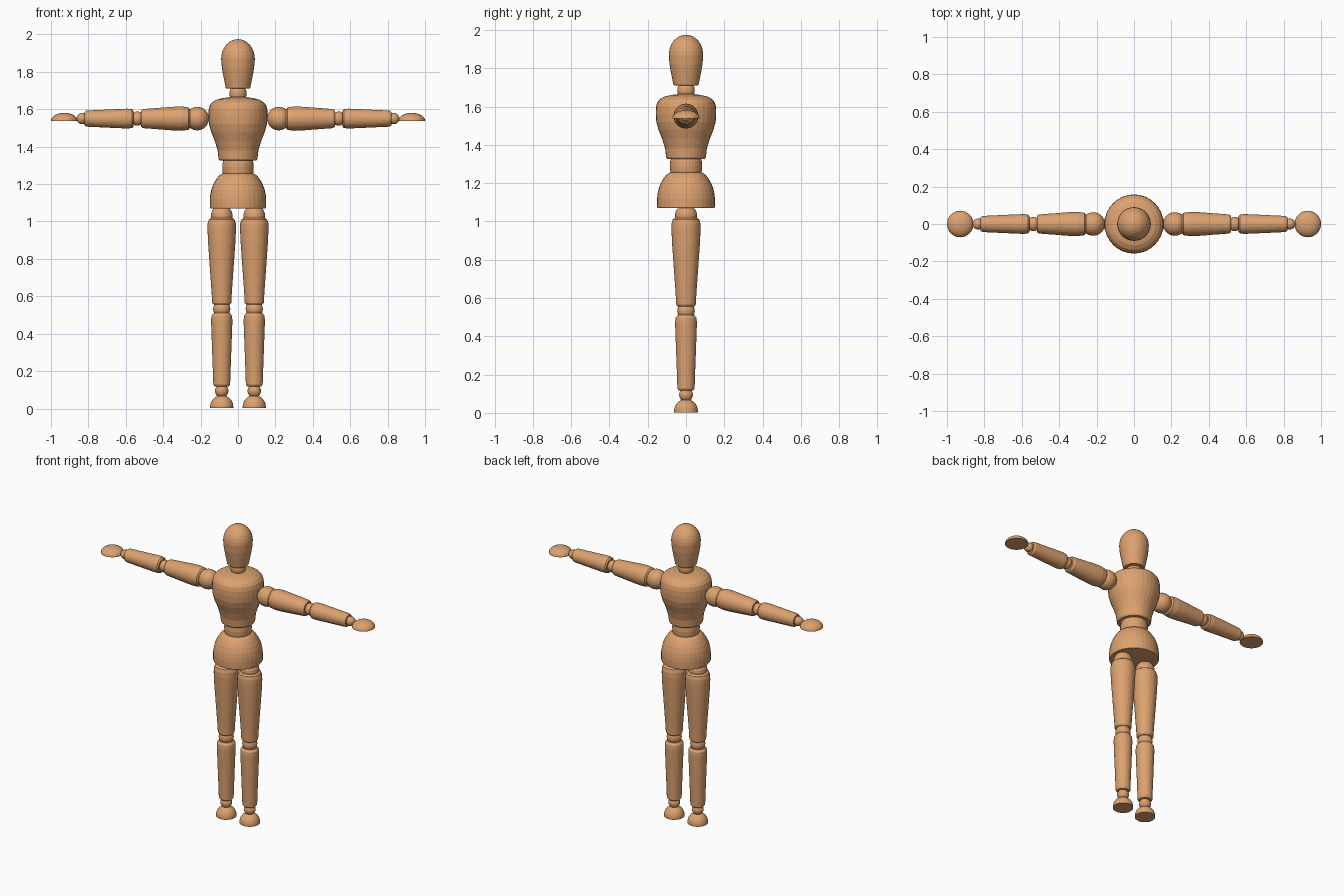
import bpy, bmesh, math
from mathutils import Matrix

if "Cube" in bpy.data.objects:
    bpy.data.objects.remove(bpy.data.objects["Cube"])

SIDES = 32
wood = bpy.data.materials.new("warm_wood")
wood.diffuse_color = (0.72, 0.36, 0.16, 1)
wood.use_nodes = True
wood.node_tree.nodes["Principled BSDF"].inputs["Base Color"].default_value = wood.diffuse_color


def lathe(name, profile, matrix=Matrix()):
    """Spin (radius, height) points, listed bottom to top, around local z."""
    bm = bmesh.new()
    rings = []
    for r, h in profile:
        if r < 1e-5:
            rings.append([bm.verts.new((0, 0, h))])
        else:
            rings.append([bm.verts.new((r * math.cos(2 * math.pi * i / SIDES),
                                        r * math.sin(2 * math.pi * i / SIDES), h))
                          for i in range(SIDES)])
    for a, b in zip(rings, rings[1:]):
        for i in range(SIDES):
            j = (i + 1) % SIDES
            if len(a) == 1:
                bm.faces.new((a[0], b[j], b[i]))
            elif len(b) == 1:
                bm.faces.new((a[i], a[j], b[0]))
            else:
                bm.faces.new((a[i], a[j], b[j], b[i]))
    # flat caps
    if len(rings[0]) > 1:
        bm.faces.new(rings[0][::-1])
    if len(rings[-1]) > 1:
        bm.faces.new(rings[-1])
    bm.transform(matrix)
    bmesh.ops.recalc_face_normals(bm, faces=bm.faces)
    mesh = bpy.data.meshes.new(name)
    bm.to_mesh(mesh)
    bm.free()
    mesh.materials.append(wood)
    obj = bpy.data.objects.new(name, mesh)
    bpy.context.collection.objects.link(obj)


def arc(r, h, z, start=-90, steps=12):
    """Elliptical arc up to the pole: radius r, half height h, centre z."""
    pts = []
    for i in range(steps + 1):
        t = math.radians(start + (90 - start) * i / steps)
        pts.append((r * math.cos(t), z + h * math.sin(t)))
    return pts


# Head and torso
lathe("head", [(0.062, 1.71), (0.066, 1.715), (0.078, 1.775), (0.086, 1.82)]
      + arc(0.09, 0.105, 1.87, 0, 8))
lathe("neck", arc(0.046, 0.05, 1.685))
lathe("chest", [(0.098, 1.327), (0.104, 1.335), (0.109, 1.38), (0.124, 1.43),
                (0.144, 1.48), (0.155, 1.52), (0.158, 1.56), (0.157, 1.595),
                (0.151, 1.62), (0.138, 1.637), (0.115, 1.651), (0.08, 1.66),
                (0.04, 1.665), (0, 1.666)])
lathe("waist", [(0.076, 1.24), (0.082, 1.262), (0.084, 1.29), (0.082, 1.315), (0.076, 1.335)])
lathe("pelvis", [(0.148, 1.07), (0.151, 1.076), (0.151, 1.12), (0.148, 1.145),
                 (0.142, 1.173), (0.13, 1.203), (0.115, 1.228), (0.1, 1.246), (0.084, 1.256)])

for side, s in (("left", 1), ("right", -1)):
    # Leg, turned around a vertical axis
    leg = Matrix.Translation((s * 0.087, 0, 0))
    lathe(side + "_hip_joint", arc(0.058, 0.058, 1.03), leg)
    lathe(side + "_thigh", [(0.044, 0.556), (0.051, 0.565), (0.054, 0.62), (0.064, 0.76),
                            (0.073, 0.89), (0.076, 0.96), (0.075, 0.99), (0.069, 1.01),
                            (0.054, 1.021)], leg)
    lathe(side + "_knee", arc(0.046, 0.046, 0.533), leg)
    lathe(side + "_shin", [(0.038, 0.118), (0.045, 0.128), (0.048, 0.22), (0.055, 0.41),
                           (0.057, 0.47), (0.055, 0.495), (0.044, 0.51)], leg)
    lathe(side + "_ankle", arc(0.036, 0.036, 0.094), leg)
    lathe(side + "_foot", [(0.062, 0.003)] + arc(0.062, 0.062, 0.01, 0, 8), leg)

    # Arm, turned around a horizontal axis pointing outward
    arm = Matrix.Translation((0, 0, 1.55)) @ Matrix.Rotation(s * math.pi / 2, 4, 'Y')
    lathe(side + "_shoulder", arc(0.063, 0.063, 0.218), arm)
    lathe(side + "_upper_arm", [(0.05, 0.257), (0.06, 0.265), (0.065, 0.3), (0.063, 0.35),
                                (0.056, 0.44), (0.051, 0.507), (0.044, 0.518)], arm)
    lathe(side + "_elbow", arc(0.038, 0.038, 0.538), arm)
    lathe(side + "_forearm", [(0.042, 0.558), (0.05, 0.566), (0.053, 0.59), (0.05, 0.66),
                              (0.043, 0.81), (0.036, 0.82)], arm)
    lathe(side + "_wrist", arc(0.03, 0.03, 0.833), arm)
    # Hand, a flat-bottomed dome
    lathe(side + "_hand", arc(0.071, 0.043, 0, 0, 8), Matrix.Translation((s * 0.929, 0, 1.538)))
